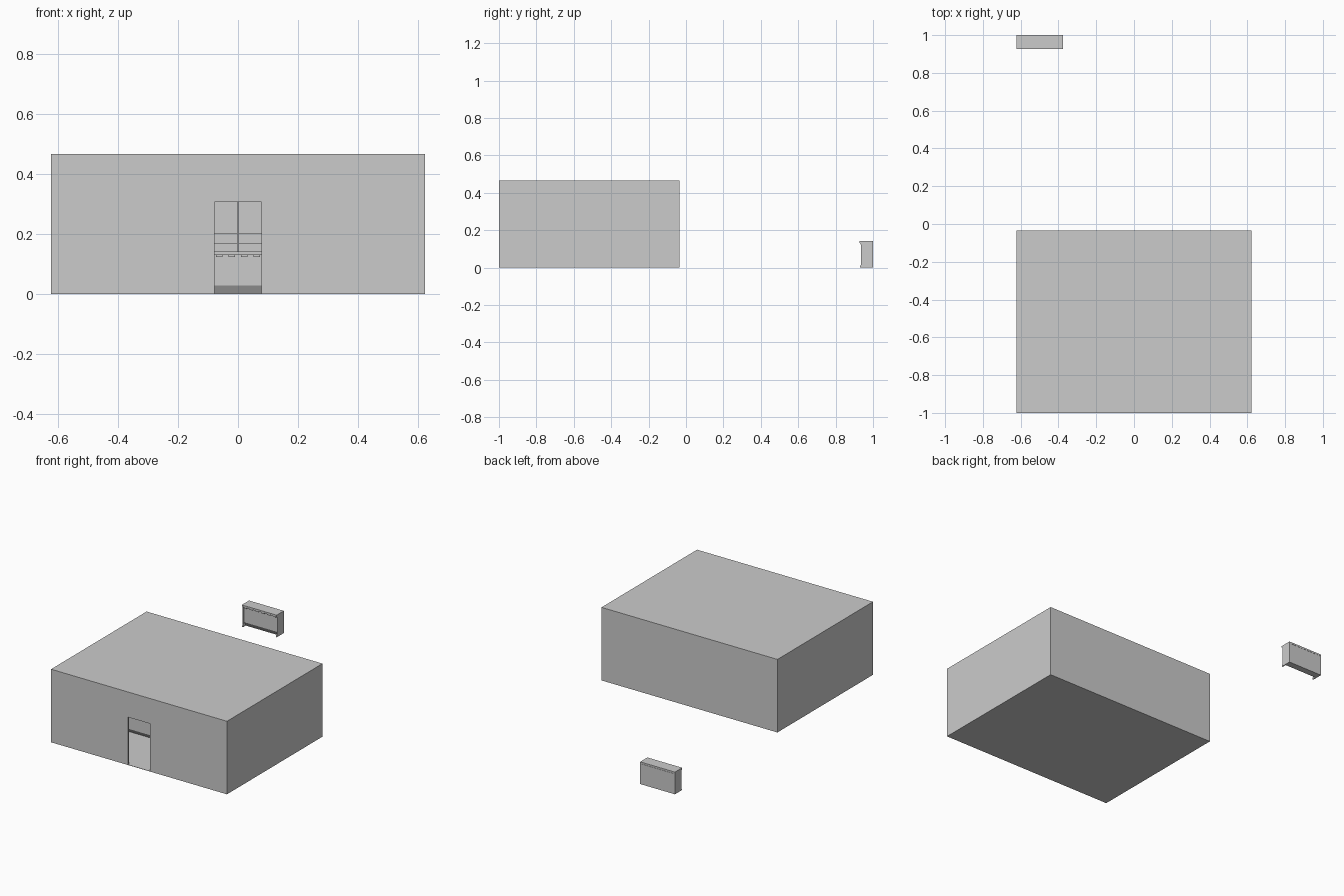
import bpy, bmesh

if "Cube" in bpy.data.objects:
    bpy.data.objects.remove(bpy.data.objects["Cube"])

def mesh_object(name, bm):
    bmesh.ops.recalc_face_normals(bm, faces=bm.faces[:])
    me = bpy.data.meshes.new(name)
    bm.to_mesh(me)
    bm.free()
    ob = bpy.data.objects.new(name, me)
    bpy.context.scene.collection.objects.link(ob)
    return ob

def add_box(bm, lo, hi):
    vs = bmesh.ops.create_cube(bm, size=1)["verts"]
    for v in vs:
        for i in range(3):
            v.co[i] = lo[i] if v.co[i] < 0 else hi[i]

def box(name, lo, hi):
    bm = bmesh.new()
    add_box(bm, lo, hi)
    return mesh_object(name, bm)

def add_profile(bm, pts, x0, x1):
    # extrude a (y, z) outline along x
    f = bm.faces.new([bm.verts.new((x0, y, z)) for y, z in pts])
    ext = bmesh.ops.extrude_face_region(bm, geom=[f])["geom"]
    for v in ext:
        if isinstance(v, bmesh.types.BMVert):
            v.co.x = x1

def cut(target, cutter):
    mod = target.modifiers.new("cut", "BOOLEAN")
    mod.operation, mod.solver, mod.object = "DIFFERENCE", "EXACT", cutter
    bpy.context.view_layer.objects.active = target
    bpy.ops.object.modifier_apply(modifier=mod.name)
    bpy.data.objects.remove(cutter)

# hollow hall with a doorway in the front wall
hall = box("hall", (-0.622, -1, 0), (0.622, -0.035, 0.467))
cut(hall, box("room_cutter", (-0.61, -0.988, 0.002), (0.61, -0.047, 0.455)))
cut(hall, box("door_cutter", (-0.079, -1.05, 0.002), (0.079, -0.95, 0.306)))

def counter(name, x0, x1, y, blocks):
    """Counter with its front lip at y, flared end panels and a bracket row."""
    back = y + 0.073
    body = [(back, 0), (y + 0.032, 0), (y + 0.014, 0.028), (y + 0.014, 0.13), (back, 0.13)]
    end = [(back, 0), (y + 0.002, 0), (y + 0.002, 0.006), (y + 0.009, 0.016),
           (y + 0.009, 0.122), (y + 0.002, 0.132), (back, 0.132)]
    bm = bmesh.new()
    add_profile(bm, body, x0 + 0.001, x1 - 0.001)
    add_profile(bm, end, x0, x0 + 0.007)
    add_profile(bm, end, x1 - 0.007, x1)
    add_box(bm, (x0, y, 0.131), (x1, back, 0.142))
    # bottom plate
    add_box(bm, (x0, y + 0.03, 0), (x1, back, 0.002))
    # brackets under the top
    step = (x1 - x0) / blocks
    for i in range(blocks):
        c = x0 + (i + 0.5) * step
        add_box(bm, (c - 0.25 * step, y + 0.005, 0.123), (c + 0.25 * step, y + 0.02, 0.132))
    return mesh_object(name, bm)

# separate counter piece outside, longer counter inside
counter("counter_section", -0.622, -0.376, 0.927, 6)
counter("indoor_counter", -0.375, 0.375, -0.655, 18)

# stepped shelves behind the counter, one each side of a narrow gap
steps = [(-0.05, 0.002), (-0.2, 0.002), (-0.2, 0.17), (-0.16, 0.17), (-0.16, 0.203),
         (-0.11, 0.203), (-0.11, 0.4), (-0.05, 0.4)]
for side, sx in (("left", -1), ("right", 1)):
    bm = bmesh.new()
    add_profile(bm, steps, sx * 0.002, sx * 0.375)
    mesh_object(side + "_back_shelves", bm)
